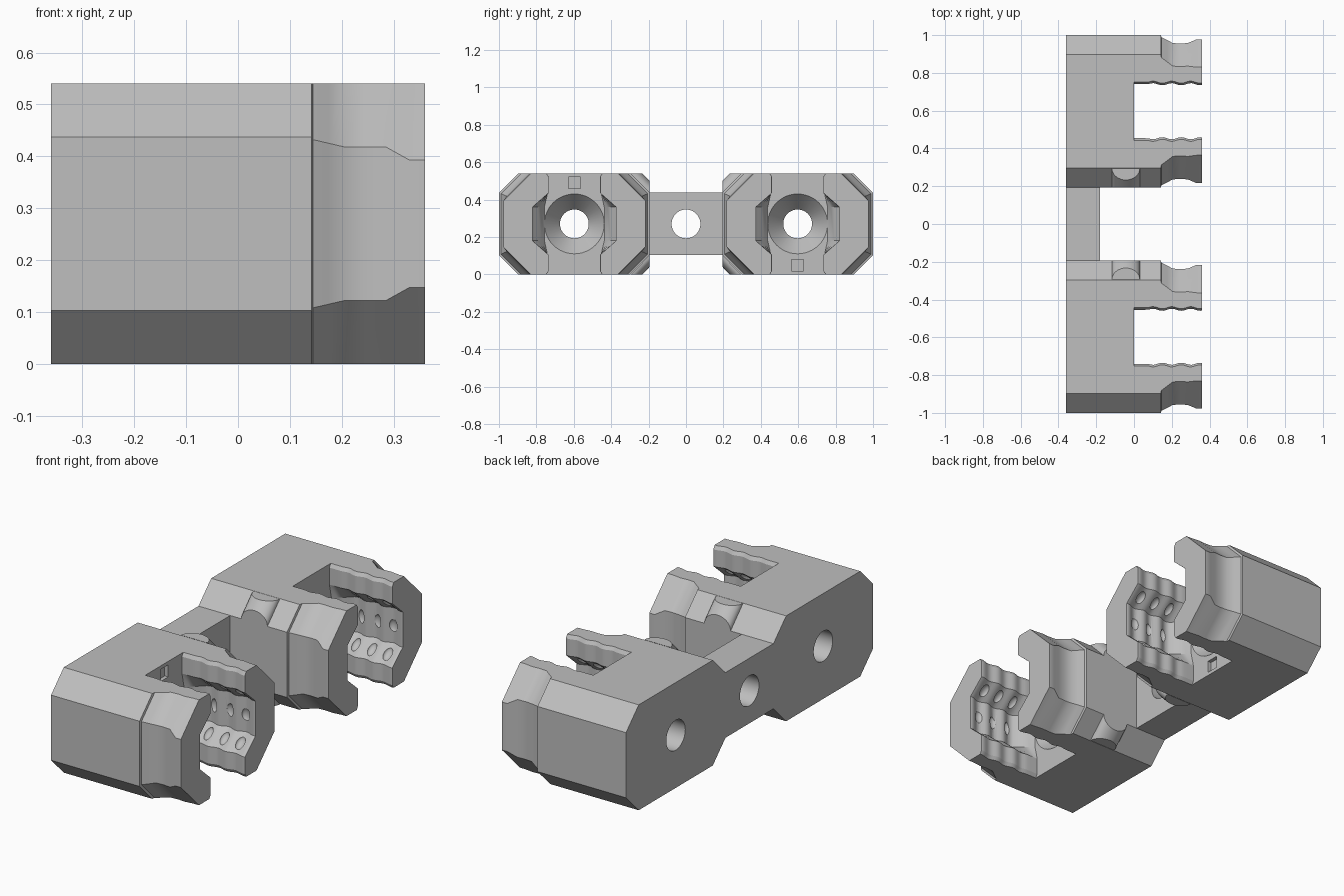
import bpy, bmesh, math
from mathutils import Matrix, Vector

cube = bpy.data.objects.get("Cube")
if cube:
    bpy.data.objects.remove(cube)

grey = bpy.data.materials.new("plain grey")
grey.use_nodes = True
grey.diffuse_color = (0.52, 0.52, 0.52, 1)
grey.node_tree.nodes["Principled BSDF"].inputs["Base Color"].default_value = (0.52, 0.52, 0.52, 1)

MID = 0.27      # mid height
CY = 0.597      # clamp centre distance from the middle


def make(name, bm):
    bmesh.ops.recalc_face_normals(bm, faces=bm.faces)
    me = bpy.data.meshes.new(name)
    bm.to_mesh(me)
    bm.free()
    me.materials.append(grey)
    ob = bpy.data.objects.new(name, me)
    bpy.context.collection.objects.link(ob)
    return ob


def loft(name, sections):
    """Skin rings of (y, z) points placed at successive x."""
    bm = bmesh.new()
    rings = [[bm.verts.new((x, y, z)) for y, z in ring] for x, ring in sections]
    n = len(rings[0])
    for a, b in zip(rings, rings[1:]):
        for i in range(n):
            j = (i + 1) % n
            bm.faces.new((a[i], a[j], b[j], b[i]))
    bm.faces.new(rings[0])
    bm.faces.new(rings[-1])
    return make(name, bm)


def mirrored(quarter):
    """Full ring from upper right points, ordered top to middle."""
    right = quarter + [(y, -z) for y, z in reversed(quarter)]
    ring = right + [(-y, z) for y, z in reversed(right)]
    return [(y, z + MID) for y, z in ring]


def box(name, x0, x1, y0, y1, z0, z1):
    return loft(name, [(x, [(y0, z0), (y1, z0), (y1, z1), (y0, z1)]) for x in (x0, x1)])


def turned(name, profile):
    """Solid of revolution about the x axis at mid height from (x, radius) points."""
    n = 48
    ang = [2 * math.pi * i / n for i in range(n)]
    return loft(name, [(x, [(r * math.cos(a), MID + r * math.sin(a)) for a in ang])
                       for x, r in profile])


def cut(ob, cutter):
    mod = ob.modifiers.new("cut", "BOOLEAN")
    mod.operation = "DIFFERENCE"
    mod.solver = "EXACT"
    mod.object = cutter
    bpy.context.view_layer.objects.active = ob
    bpy.ops.object.modifier_apply(modifier=mod.name)
    bpy.data.objects.remove(cutter)


def smooth(ob):
    bpy.ops.object.select_all(action="DESELECT")
    ob.select_set(True)
    bpy.context.view_layer.objects.active = ob
    bpy.ops.object.shade_smooth_by_angle(angle=math.radians(28))


# Chamfered block with waisted jaws: (x, half width, chamfer)
def block_ring(half, ch):
    return mirrored([(half - ch, MID), (half, MID - ch)])


outer = [(-0.36, 0.403, 0.103), (0.142, 0.403, 0.103), (0.145, 0.392, 0.108),
         (0.175, 0.377, 0.115), (0.205, 0.361, 0.122), (0.245, 0.358, 0.122),
         (0.285, 0.361, 0.122), (0.33, 0.38, 0.147), (0.36, 0.38, 0.147)]


def jaw_ring(x):
    wave = 0.008 * math.cos((x - 0.1) / 0.1 * 2 * math.pi) if x > 0.06 else 0
    deep = 0.16 + 0.07 * min(1, max(0, x / 0.08))
    lip = 0.143 + wave * 0.7
    return mirrored([(lip + 0.02, 0.285), (lip, 0.252), (lip, 0.165),
                     (max(deep + wave, lip + 0.01), 0.09)])


def build_clamp(name):
    clamp = loft(name, [(x, block_ring(h, c)) for x, h, c in outer])
    # Rippled slot with a widened pocket
    xs = [0.0, 0.02, 0.04, 0.06] + [0.08 + 0.0125 * i for i in range(24)]
    cut(clamp, loft("slot_cutter", [(x, jaw_ring(x)) for x in xs]))
    # Bolt hole with countersink
    cut(clamp, turned("hole_cutter", [(-0.4, 0.077), (-0.1, 0.077), (0.0, 0.16), (0.02, 0.16)]))
    # Small square recess on the slot floor
    cut(clamp, box("recess_cutter", -0.02, 0.02, -0.032, 0.032, 0.018, 0.08))
    # Shallow dimples in the pocket walls
    bm = bmesh.new()
    slope = math.atan2(0.087, 0.075)
    for x in (0.12, 0.21, 0.30):
        for side in (1, -1):
            for y, z, tilt in ((0.23, 0, 0), (0.187, 0.127, 1), (0.187, -0.127, -1)):
                a = tilt * (math.pi / 2 - math.atan2(0.075, 0.087))
                m = (Matrix.Translation((x, side * y, MID + z))
                     @ Matrix.Rotation(side * a, 4, "X")
                     @ Matrix.Diagonal((0.022, 0.016, 0.035, 1)))
                bmesh.ops.create_uvsphere(bm, u_segments=16, v_segments=10, radius=1, matrix=m)
    cut(clamp, make("dimple_cutter", bm))
    smooth(clamp)
    return clamp


# Two clamps, one turned half a revolution about the long bolt direction
front = build_clamp("front_clamp")
back = front.copy()
back.data = front.data.copy()
back.name = "back_clamp"
bpy.context.collection.objects.link(back)
half_turn = (Matrix.Translation((0, 0, MID)) @ Matrix.Rotation(math.pi, 4, "X")
             @ Matrix.Translation((0, 0, -MID)))
back.data.transform(Matrix.Translation((0, CY, 0)))
front.data.transform(half_turn)
front.data.transform(Matrix.Translation((0, -CY, 0)))

# Bridge between the clamps with its bolt hole
bridge = box("bridge", -0.36, -0.18, -0.196, 0.196, 0.103, 0.437)
cut(bridge, turned("bridge_hole_cutter", [(-0.4, 0.077), (-0.1, 0.077)]))
smooth(bridge)

# Rounded ribs lying on the inner chamfers
for y_name, sy in (("front", -1), ("back", 1)):
    for z_name, sz in (("upper", 1), ("lower", -1)):
        bm = bmesh.new()
        for i in range(17):
            a = math.pi * i / 16
            x, bulge = -0.043 + 0.074 * math.cos(a), 0.062 * math.sin(a)
            bm.verts.new((x, sy * (0.295 - bulge), MID + sz * 0.27))
            bm.verts.new((x, sy * 0.194, MID + sz * (0.167 + bulge)))
        bmesh.ops.convex_hull(bm, input=bm.verts)
        smooth(make(f"{y_name}_{z_name}_rib", bm))
